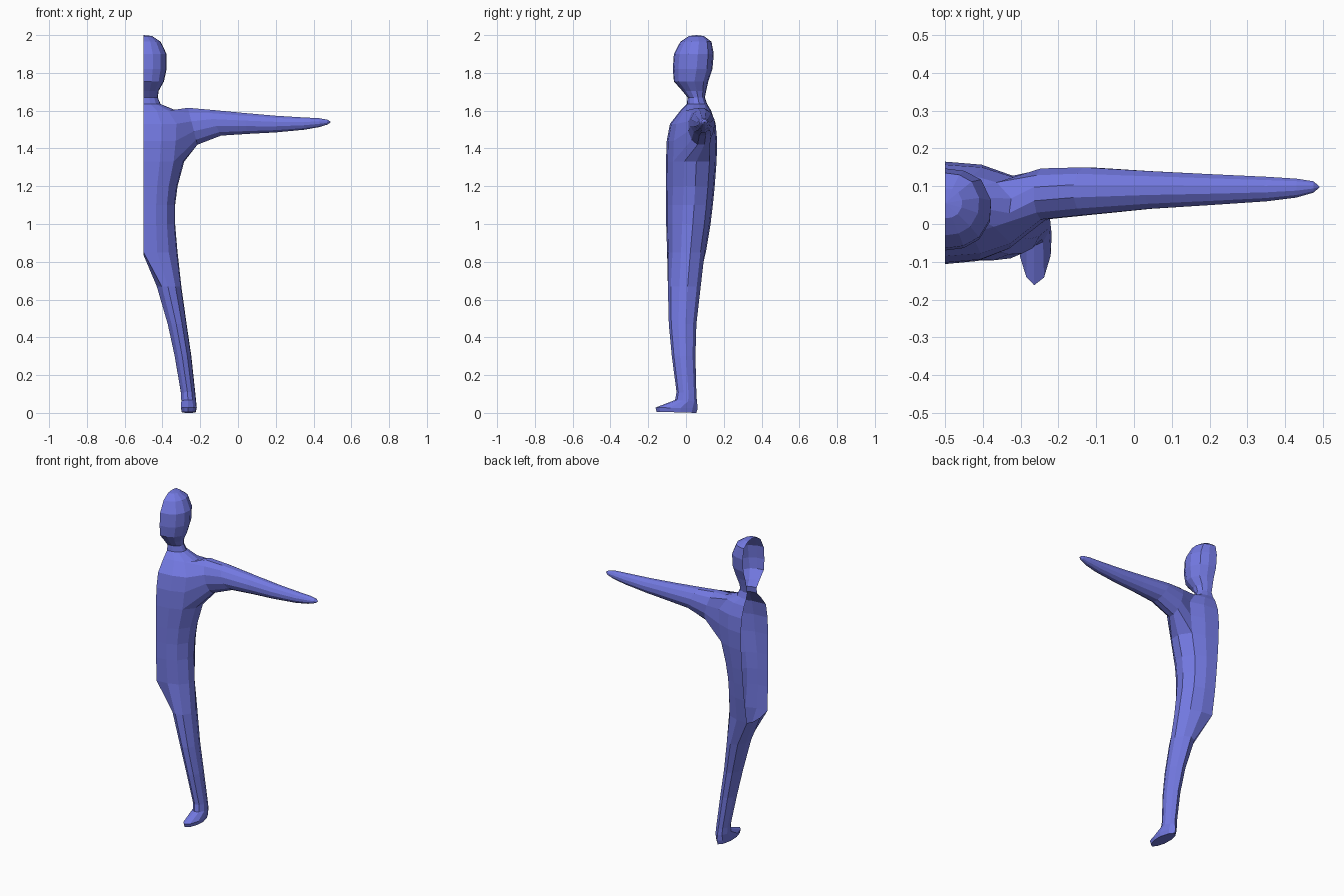
import bpy, bmesh, math

if "Cube" in bpy.data.objects:
    bpy.data.objects.remove(bpy.data.objects["Cube"])

MID = -0.5  # open cut plane of the half figure
bm = bmesh.new()

# Half cross-section, front centre to back centre: (outward, front-to-back)
HALF = [(0, 0), (.4, .03), (.74, .14), (.97, .36), (1, .6), (.78, .86), (.42, .97), (0, 1)]
# Closed leg section; its first eight points continue the half section
LEG = [(.2, .1), (.45, 0), (.76, .09), (.97, .35), (1, .6), (.8, .88),
       (.5, 1), (.2, .9), (0, .64), (0, .34)]


def ring(section, x0, x1, yf, yb, zf, zb):
    return [bm.verts.new((x0 + u * (x1 - x0), yf + v * (yb - yf), zf + v * (zb - zf)))
            for u, v in section]


def bridge(a, b, closed=True, skip=()):
    n = len(a)
    for i in range(n if closed else n - 1):
        if i not in skip:
            j = (i + 1) % n
            bm.faces.new((a[i], a[j], b[j], b[i]))


# Torso, neck and head rows: height, outer x, front y, back y
BODY = [
    (.85, -.32, -.10, .105), (1.0, -.333, -.105, .13), (1.1, -.333, -.105, .142),
    (1.2, -.32, -.106, .152), (1.33, -.285, -.106, .162), (1.44, -.27, -.102, .165),
    (1.53, -.265, -.085, .157), (1.6, -.325, -.03, .133), (1.635, -.41, .005, .112),
    (1.67, -.425, .008, .10), (1.705, -.42, -.02, .107), (1.755, -.392, -.064, .118),
    (1.82, -.378, -.07, .14), (1.9, -.378, -.064, .147), (1.965, -.41, -.03, .135),
    (1.995, -.455, .015, .095)]
rows = [ring(HALF, MID, x, f, b, z, z) for z, x, f, b in BODY]
ARM_LOW, ARM_HIGH = 4, 7
for r in range(len(rows) - 1):
    hole = (2, 3, 4) if ARM_LOW <= r < ARM_HIGH else ()
    bridge(rows[r], rows[r + 1], False, hole)

# Crown of the head
crown = bm.verts.new((MID, .055, 2.0))
for a, b in zip(rows[-1], rows[-1][1:]):
    bm.faces.new((a, b, crown))

# Arm grown from the shoulder opening
socket = [rows[ARM_HIGH][i] for i in (2, 3, 4, 5)]
socket += [rows[6][5], rows[5][5]]
socket += [rows[ARM_LOW][i] for i in (5, 4, 3, 2)]
socket += [rows[5][2], rows[6][2]]
# Top x, bottom x, low z, high z, front y, back y
ARM = [
    (-.265, -.215, 1.42, 1.615, .012, .147), (-.16, -.09, 1.468, 1.606, .024, .15),
    (.03, .05, 1.477, 1.588, .04, .14), (.2, .2, 1.485, 1.573, .05, .132),
    (.35, .35, 1.499, 1.564, .06, .125), (.43, .43, 1.513, 1.56, .07, .12),
    (.475, .475, 1.527, 1.552, .083, .113)]
prev = socket
for xt, xb, lo, hi, f, b in ARM:
    cur = []
    for k in range(12):
        t = math.radians(135 - 30 * k)
        c, s = math.cos(t) / .966, math.sin(t) / .966
        cur.append(bm.verts.new(((xt + xb) / 2 + s * (xt - xb) / 2,
                                 (f + b) / 2 + c * (b - f) / 2,
                                 (lo + hi) / 2 + s * (hi - lo) / 2)))
    bridge(prev, cur)
    prev = cur
tip = bm.verts.new((.492, .098, 1.54))
for i in range(12):
    bm.faces.new((prev[i], prev[(i + 1) % 12], tip))

# Leg and foot from the crotch: inner x, outer x, front y, back y, front z, back z
prev = rows[0] + [bm.verts.new((MID, .04, .835)), bm.verts.new((MID, -.03, .835))]
for row in [
        (-.43, -.30, -.096, .078, .67, .67), (-.372, -.272, -.091, .055, .47, .47),
        (-.335, -.247, -.075, .05, .3, .3), (-.302, -.226, -.05, .055, .11, .1),
        (-.3, -.222, -.058, .058, .068, .06), (-.302, -.218, -.162, .062, .028, .025),
        (-.297, -.224, -.155, .055, .006, 0)]:
    cur = ring(LEG, *row)
    bridge(prev, cur)
    prev = cur
bm.faces.new(prev)

bmesh.ops.recalc_face_normals(bm, faces=bm.faces[:])
# Face outward, judged on the foot sole
bm.faces.ensure_lookup_table()
if bm.faces[-1].normal.z > 0:
    bmesh.ops.reverse_faces(bm, faces=bm.faces[:])

mesh = bpy.data.meshes.new("half_figure")
bm.to_mesh(mesh)
bm.free()
blue = bpy.data.materials.new("periwinkle_blue")
blue.diffuse_color = (.17, .19, .75, 1)
blue.use_nodes = True
blue.node_tree.nodes["Principled BSDF"].inputs["Base Color"].default_value = blue.diffuse_color
mesh.materials.append(blue)
figure = bpy.data.objects.new("half_figure", mesh)
bpy.context.collection.objects.link(figure)
